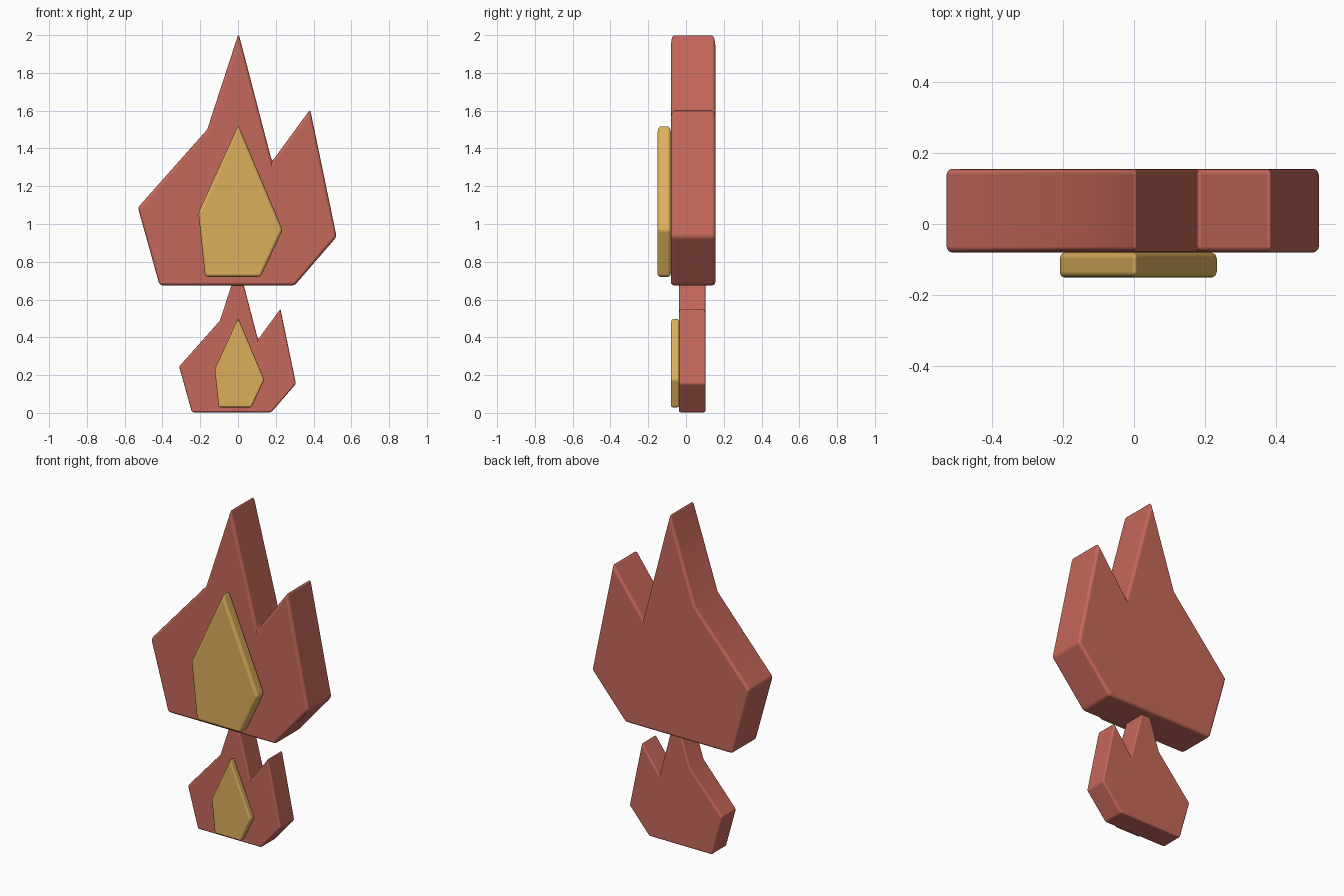
import bpy, math

if "Cube" in bpy.data.objects:
    bpy.data.objects.remove(bpy.data.objects["Cube"])

# Flame and core outlines (x, z above the flame base) at large size
FLAME = [(-0.415, 0), (0.30, 0), (0.522, 0.257), (0.382, 0.932), (0.18, 0.655),
         (0.003, 1.334), (-0.163, 0.825), (-0.53, 0.412)]
CORE = [(-0.174, 0.045), (0.12, 0.045), (0.236, 0.293), (0.002, 0.85), (-0.21, 0.385)]


def material(name, color):
    m = bpy.data.materials.new(name)
    m.diffuse_color = (*color, 1)
    m.use_nodes = True
    m.node_tree.nodes["Principled BSDF"].inputs["Base Color"].default_value = m.diffuse_color
    return m


red = material("flame_red", (0.56, 0.138, 0.103))
gold = material("core_gold", (0.72, 0.43, 0.107))


def slab(name, outline, scale, z0, y0, y1, mat):
    """Extruded outline with softly rounded edges."""
    n = len(outline)
    verts = [(x * scale, y, z0 + z * scale) for y in (y0, y1) for x, z in outline]
    faces = [tuple(range(n)), tuple(range(2 * n - 1, n - 1, -1))]
    faces += [(i, i + n, (i + 1) % n + n, (i + 1) % n) for i in range(n)]
    me = bpy.data.meshes.new(name)
    me.from_pydata(verts, [], faces)
    me.materials.append(mat)
    ob = bpy.data.objects.new(name, me)
    bpy.context.collection.objects.link(ob)
    bev = ob.modifiers.new("rounded_edges", 'BEVEL')
    bev.width = 0.017 * scale
    bev.segments = 3
    bev.limit_method = 'ANGLE'
    bev.angle_limit = math.radians(30)
    bev.harden_normals = True
    bpy.ops.object.select_all(action='DESELECT')
    ob.select_set(True)
    bpy.context.view_layer.objects.active = ob
    bpy.ops.object.shade_smooth_by_angle(angle=math.radians(35))
    return ob


# Large upper flame and small lower flame, each with a raised core in front
for size, s, z0, front, back, tip in (("large", 1.0, 0.675, -0.08, 0.155, -0.151),
                                      ("small", 0.588, 0.003, -0.037, 0.103, -0.079)):
    slab(size + "_flame", FLAME, s, z0, front, back, red)
    slab(size + "_flame_core", CORE, s, z0, tip, front, gold)
